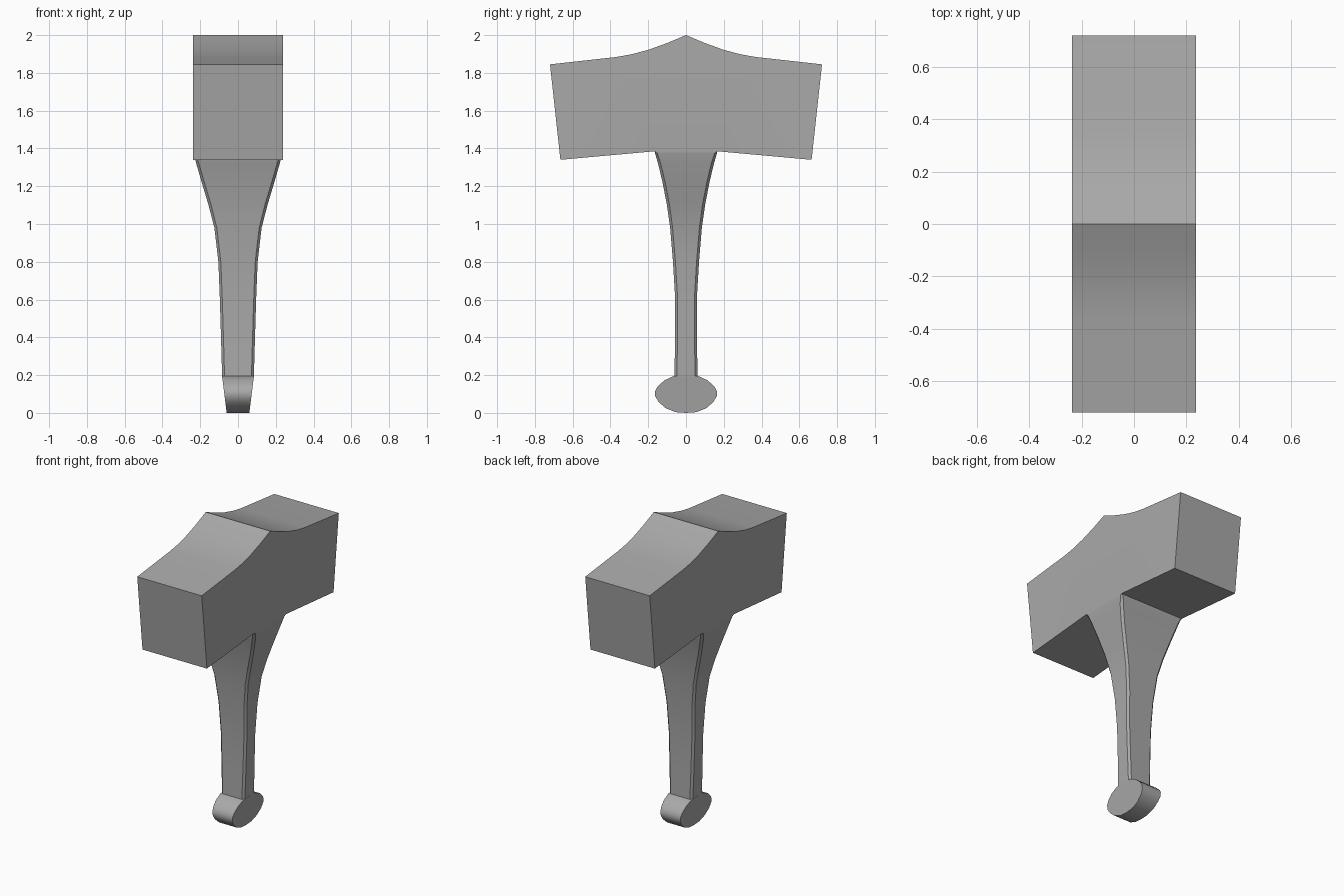
import bpy
import bmesh
import math

cube = bpy.data.objects.get("Cube")
if cube:
    bpy.data.objects.remove(cube, do_unlink=True)

grey = bpy.data.materials.new("plain_grey")
grey.use_nodes = True
colour = (0.4, 0.4, 0.4, 1)
grey.diffuse_color = colour
grey.node_tree.nodes["Principled BSDF"].inputs["Base Color"].default_value = colour


def mirrored(half):
    """Close a +y half profile, listed top to bottom, with its -y mirror."""
    return half + [(-y, z) for y, z in reversed(half) if y > 0]


def extrude_profile(bm, profile, half_width):
    """Sweep a side profile along x; the half width may vary with height."""
    sides = [[bm.verts.new((s * half_width(z), y, z)) for y, z in profile]
             for s in (1, -1)]
    bm.faces.new(sides[0])
    bm.faces.new(sides[1][::-1])
    n = len(profile)
    return [bm.faces.new((sides[0][i], sides[1][i],
                          sides[1][(i + 1) % n], sides[0][(i + 1) % n]))
            for i in range(n)]


def chamfered_ring(bm, z, hx, hy, c):
    """Rectangle with cut corners at one height."""
    corners = [(hx, hy - c), (hx - c, hy), (c - hx, hy), (-hx, hy - c),
               (-hx, c - hy), (c - hx, -hy), (hx - c, -hy), (hx, c - hy)]
    return [bm.verts.new((x, y, z)) for x, y in corners]


def finish(bm, name, angle):
    bmesh.ops.remove_doubles(bm, verts=bm.verts, dist=0.0005)
    bmesh.ops.recalc_face_normals(bm, faces=bm.faces)
    mesh = bpy.data.meshes.new(name)
    bm.to_mesh(mesh)
    bm.free()
    mesh.materials.append(grey)
    obj = bpy.data.objects.new(name, mesh)
    bpy.context.collection.objects.link(obj)
    bpy.ops.object.select_all(action='DESELECT')
    obj.select_set(True)
    bpy.context.view_layer.objects.active = obj
    bpy.ops.object.shade_smooth_by_angle(angle=math.radians(angle))


# Head: peaked top, flared striking ends, left open where the handle joins
HEAD_X, NECK_Y, NECK_Z = 0.237, 0.165, 1.385
head_half = [(0, 2.0), (0.1, 1.958), (0.2, 1.922), (0.29, 1.898),
             (0.37, 1.884), (0.72, 1.845), (0.665, 1.34), (NECK_Y, NECK_Z)]
bm = bmesh.new()
walls = extrude_profile(bm, mirrored(head_half), lambda z: HEAD_X)
bmesh.ops.delete(bm, geom=[walls[len(head_half) - 1]], context='FACES_ONLY')

# Handle: flared, chamfered shaft welded to the head
stations = [(0.19, 0.084, 0.061, 0.013), (0.4, 0.09, 0.058, 0.013),
            (0.6, 0.096, 0.057, 0.013), (0.8, 0.104, 0.069, 0.013),
            (0.98, 0.125, 0.084, 0.013), (1.1, 0.156, 0.101, 0.014),
            (1.22, 0.192, 0.124, 0.014), (1.32, 0.221, 0.148, 0.014),
            (1.375, 0.235, 0.164, 0.012), (NECK_Z, HEAD_X, NECK_Y, 0)]
rings = [chamfered_ring(bm, *s) for s in stations]
for low, high in zip(rings, rings[1:]):
    for i in range(8):
        j = (i + 1) % 8
        bm.faces.new((low[i], low[j], high[j], high[i]))
bm.faces.new(rings[0][::-1])
finish(bm, "head_and_handle", 40)

# Pommel: rounded bulb narrowing towards its base
pommel_half = [(0, 0.2), (0.065, 0.195), (0.115, 0.172), (0.15, 0.14),
               (0.163, 0.115), (0.163, 0.088), (0.145, 0.058),
               (0.108, 0.025), (0.055, 0.004), (0, 0)]
bm = bmesh.new()
extrude_profile(bm, mirrored(pommel_half), lambda z: 0.06 + 0.125 * z)
finish(bm, "pommel", 40)
